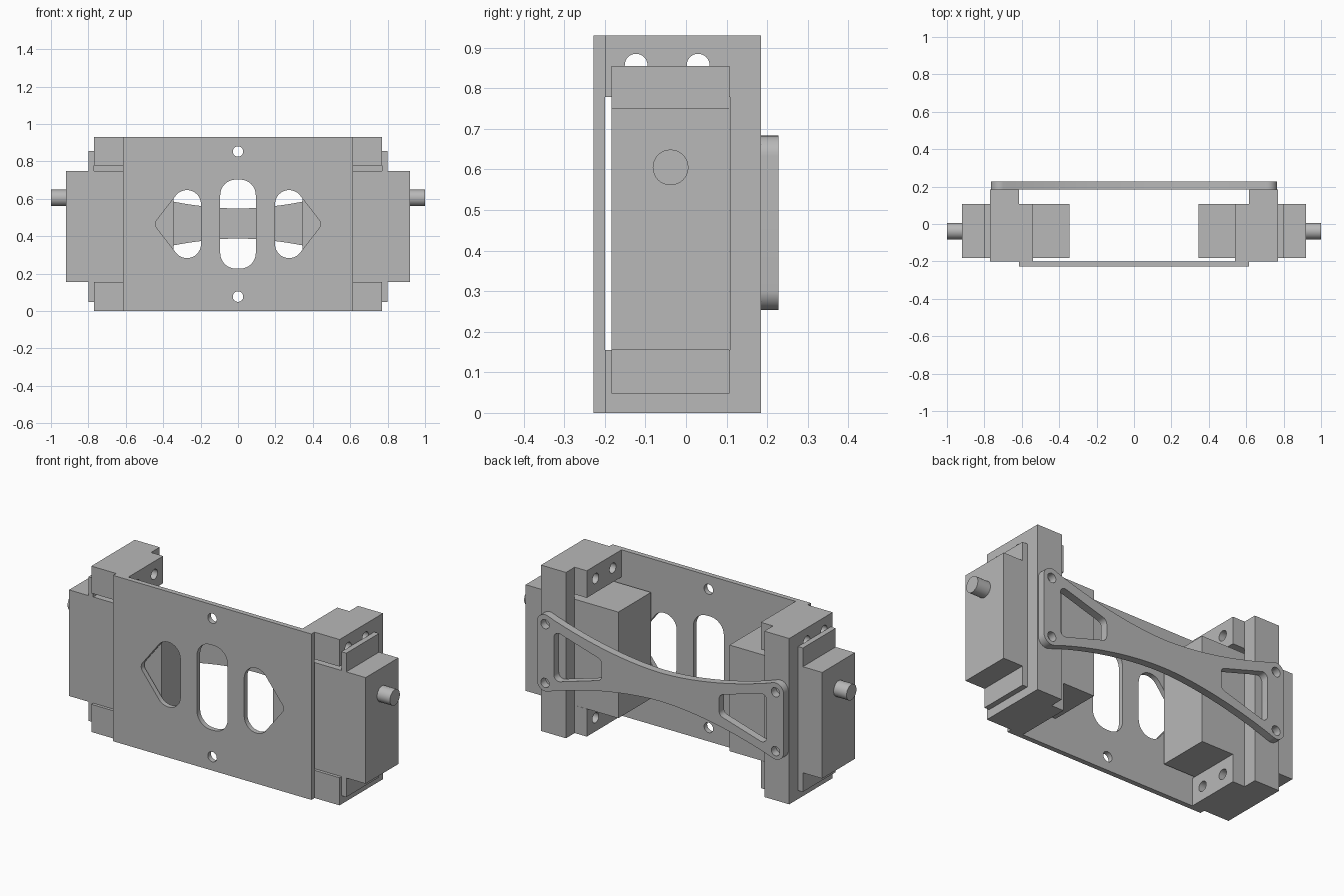
import bpy, bmesh, math
from mathutils import Matrix, Vector, geometry

cube = bpy.data.objects.get("Cube")
if cube:
    bpy.data.objects.remove(cube, do_unlink=True)

GREY = (0.48, 0.48, 0.48, 1)
grey = bpy.data.materials.new("plain grey")
grey.use_nodes = True
grey.diffuse_color = GREY
grey.node_tree.nodes["Principled BSDF"].inputs["Base Color"].default_value = GREY

HEIGHT = 0.93
MID = HEIGHT / 2


def finish(ob, smooth=True):
    ob.data.materials.clear()
    ob.data.materials.append(grey)
    bpy.ops.object.select_all(action='DESELECT')
    ob.select_set(True)
    bpy.context.view_layer.objects.active = ob
    if smooth:
        bpy.ops.object.shade_smooth_by_angle(angle=math.radians(30))


def circle(u, v, r, n=32):
    return [(u + r * math.cos(math.tau * i / n), v + r * math.sin(math.tau * i / n))
            for i in range(n)]


def hull(*discs):
    """Rounded outline wrapped around a set of discs (u, v, r)."""
    pts = [Vector(p) for d in discs for p in circle(*d)]
    return [tuple(pts[i]) for i in geometry.convex_hull_2d(pts)]


def rect(u0, u1, v0, v1):
    return [(u0, v0), (u1, v0), (u1, v1), (u0, v1)]


def plate(name, axis, lo, hi, outline, holes=()):
    """Flat outline with holes, extruded along x or y between lo and hi."""
    curve = bpy.data.curves.new(name, 'CURVE')
    curve.dimensions = '2D'
    curve.fill_mode = 'BOTH'
    curve.extrude = (hi - lo) / 2
    for loop in (outline, *holes):
        spline = curve.splines.new('POLY')
        spline.points.add(len(loop) - 1)
        for point, (u, v) in zip(spline.points, loop):
            point.co = (u, v, 0, 1)
        spline.use_cyclic_u = True
    ob = bpy.data.objects.new(name, curve)
    bpy.context.collection.objects.link(ob)
    bpy.ops.object.select_all(action='DESELECT')
    ob.select_set(True)
    bpy.context.view_layer.objects.active = ob
    bpy.ops.object.convert(target='MESH')
    ob = bpy.context.object
    mid = (lo + hi) / 2
    if axis == 'x':
        frame = Matrix(((0, 0, 1, mid), (1, 0, 0, 0), (0, 1, 0, 0), (0, 0, 0, 1)))
    else:
        frame = Matrix(((1, 0, 0, 0), (0, 0, -1, mid), (0, 1, 0, 0), (0, 0, 0, 1)))
    ob.data.transform(frame)
    bm = bmesh.new()
    bm.from_mesh(ob.data)
    bmesh.ops.remove_doubles(bm, verts=bm.verts, dist=0.0001)
    bmesh.ops.recalc_face_normals(bm, faces=bm.faces)
    bm.to_mesh(ob.data)
    bm.free()
    finish(ob)
    return ob


def box(name, x, y, z):
    bpy.ops.mesh.primitive_cube_add(size=1)
    ob = bpy.context.object
    ob.name = name
    ob.data.transform(Matrix.LocRotScale(
        Vector([sum(r) / 2 for r in (x, y, z)]), None,
        Vector([r[1] - r[0] for r in (x, y, z)])))
    finish(ob, smooth=False)


def span(side, a, b):
    return tuple(sorted((side * a, side * b)))


# Front plate with three windows and two screw holes
windows = [hull(*[(su * 0.012, MID + sv * 0.155, 0.083) for su in (-1, 1) for sv in (-1, 1)])]
for s in (-1, 1):
    windows.append(hull((s * 0.273, MID + 0.107, 0.075), (s * 0.273, MID - 0.107, 0.075),
                        (s * 0.405, MID, 0.036)))
    windows.append(circle(0, MID + s * 0.388, 0.028))
plate("front_plate", 'y', -0.228, -0.2, rect(-0.615, 0.615, 0, HEIGHT), windows)

# Back brace: waisted link with rounded corners, triangular cutouts and screw holes
CX, CV, R = 0.715, 0.165, 0.05
quarter = [(0.699 * i / 16, 0.08 + 0.25 * (0.699 * i / 16) ** 1.8) for i in range(16)]
for i in range(13):
    a = math.radians(109 - 109 * i / 12)
    quarter.append((CX + R * math.cos(a), CV + R * math.sin(a)))
half = quarter + [(u, -v) for u, v in reversed(quarter)]
outline = half + [(-u, v) for u, v in reversed(half) if u > 0]
outline = [(u, v + MID + 0.003) for u, v in outline]
cutouts = []
for s in (-1, 1):
    cutouts.append(hull(*[d for t in (-1, 1) for d in
                          ((s * 0.63, MID + t * 0.105, 0.03), (s * 0.395, MID + t * 0.035, 0.03))]))
    cutouts += [circle(s * CX, MID + t * CV, 0.026) for t in (-1, 1)]
plate("back_brace", 'y', 0.185, 0.228, outline, cutouts)

# Mirrored side assemblies: bracket, mounting pads and actuator
LOW, HIGH = 0.155, 0.778
for s, label in ((1, "left"), (-1, "right")):
    low_holes = [circle(y, 0.076, 0.028) for y in (-0.123, 0.03)]
    high_holes = [circle(y, 0.857, 0.028) for y in (-0.123, 0.03)]
    frame = [(-0.2, 0), (0.185, 0), (0.185, HEIGHT), (-0.2, HEIGHT),
             (-0.2, HIGH), (0.108, HIGH), (0.108, LOW), (-0.2, LOW)]
    plate(label + "_bracket", 'x', *span(s, 0.615, 0.77), frame, low_holes + high_holes)
    plate(label + "_lower_pad", 'x', *span(s, 0.54, 0.615),
          rect(-0.2, 0.108, 0, LOW), low_holes)
    plate(label + "_upper_pad", 'x', *span(s, 0.54, 0.615),
          rect(-0.2, 0.108, HIGH, HEIGHT), high_holes)
    box(label + "_actuator_body", span(s, 0.345, 0.92), (-0.183, 0.107), (LOW, 0.75))
    box(label + "_actuator_flange", span(s, 0.77, 0.8), (-0.183, 0.107), (0.048, 0.855))
    plate(label + "_output_shaft", 'x', *span(s, 0.92, 1.0), circle(-0.038, 0.605, 0.044))
